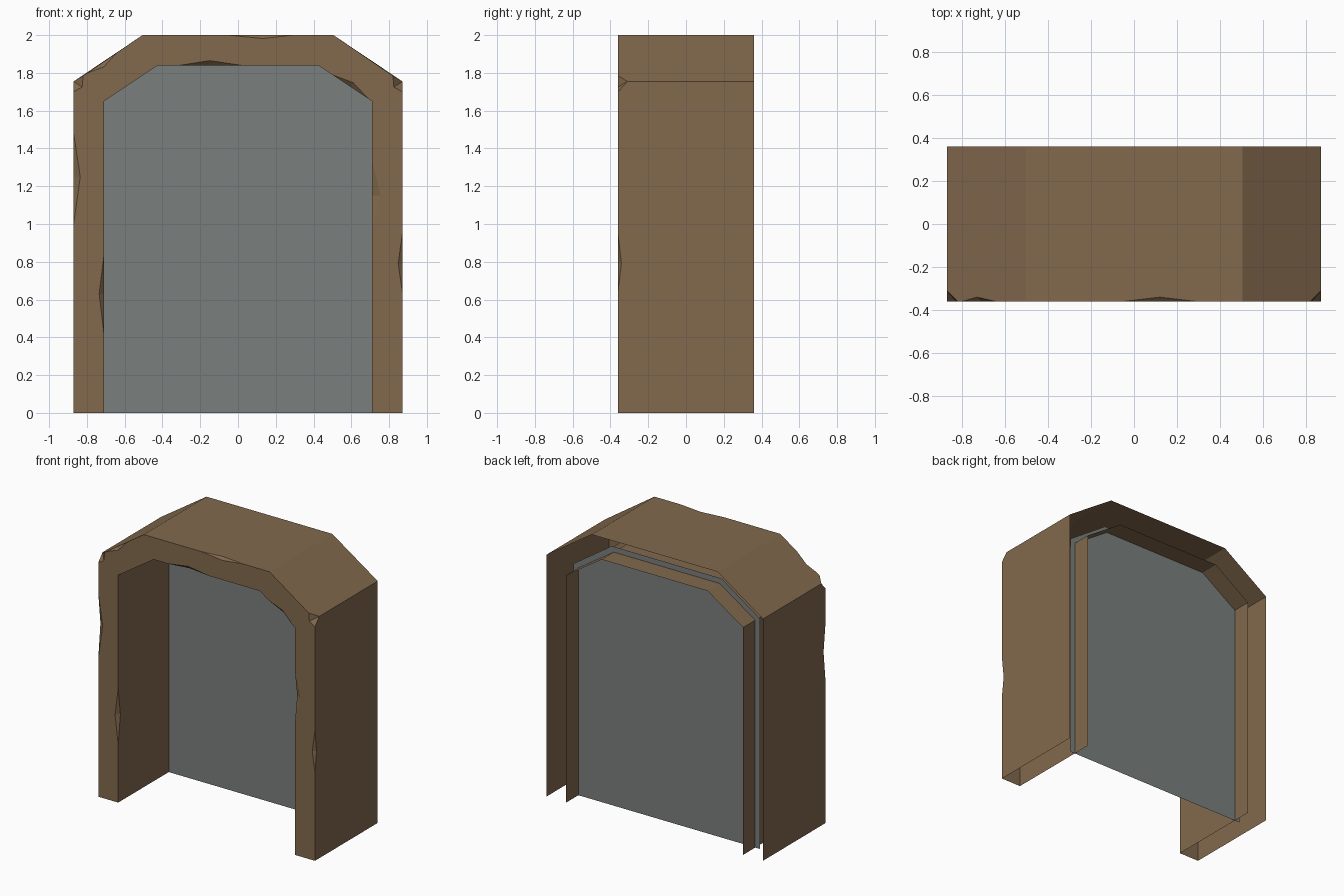
import bpy, bmesh

if "Cube" in bpy.data.objects:
    bpy.data.objects.remove(bpy.data.objects["Cube"])

FRONT, BACK, PANEL_Y = -0.36, 0.36, 0.22


def material(name, rgb):
    m = bpy.data.materials.new(name)
    m.diffuse_color = (*rgb, 1)
    m.use_nodes = True
    m.node_tree.nodes["Principled BSDF"].inputs["Base Color"].default_value = m.diffuse_color
    return m


def finish(bm, name, mat):
    mesh = bpy.data.meshes.new(name)
    bm.to_mesh(mesh)
    bm.free()
    mesh.materials.append(mat)
    obj = bpy.data.objects.new(name, mesh)
    bpy.context.collection.objects.link(obj)
    return obj


def chip(a, f, b, s, depth=0.025, corner=False):
    """Chipped edge: a-b along the edge, f on the front face, s on the side."""
    return {"a": a, "f": f, "b": b, "s": s, "depth": depth, "corner": corner}


def corner_chip(side):
    pts = [(side * 0.87, 1.70), (side * 0.825, 1.725), (side * 0.82, 1.785)]
    if side > 0:
        pts.reverse()
    return chip(*pts, (side * 0.87, 1.755), 0.05, True)


brown = material("brown wood", (0.223, 0.141, 0.074))
grey = material("grey panel", (0.195, 0.216, 0.209))

# arch profiles (x, z), from left foot over the top to right foot
outer = [
    (-0.87, 0),
    chip((-0.87, 1.0), (-0.835, 1.25), (-0.87, 1.48), (-0.87, 1.25)),
    corner_chip(-1),
    chip((-0.80, 1.798), (-0.71, 1.832), (-0.64, 1.908), (-0.73, 1.846), 0.02),
    (-0.505, 2.0),
    chip((-0.05, 2.0), (0.13, 1.982), (0.29, 2.0), (0.12, 2.0), 0.02),
    (0.505, 2.0),
    corner_chip(1),
    chip((0.87, 0.95), (0.848, 0.79), (0.87, 0.64), (0.87, 0.79), 0.018),
    (0.87, 0),
]
inner = [
    (-0.71, 0),
    chip((-0.71, 0.42), (-0.735, 0.63), (-0.71, 0.83), (-0.71, 0.63)),
    (-0.71, 1.65),
    (-0.425, 1.84),
    chip((-0.31, 1.84), (-0.15, 1.865), (0.02, 1.84), (-0.15, 1.84)),
    (0.425, 1.84),
    chip((0.50, 1.79), (0.61, 1.748), (0.69, 1.663), (0.60, 1.723)),
    (0.71, 1.65),
    chip((0.71, 1.33), (0.755, 1.15), (0.71, 0.96), (0.71, 1.15)),
    (0.71, 0),
]


def add_wall(bm, profile):
    """Side strips and chip facets; returns the edge loop of the front face."""
    front, run, back_prev = [], [], None

    def vert(p, y=FRONT):
        return bm.verts.new((p[0], y, p[1]))

    for item in profile:
        corner = None
        if isinstance(item, dict):
            a, f, b = (vert(item[k]) for k in "afb")
            s = vert(item["s"], FRONT + item["depth"])
            bm.faces.new((a, f, s))
            bm.faces.new((f, b, s))
            front += [a, f, b]
            run += [a, s]
            tail = [b]
            if item["corner"]:
                corner = item["s"]
            else:
                run += tail
        else:
            v = vert(item)
            front.append(v)
            run.append(v)
            tail, corner = [], item
        if corner:
            back = vert(corner, BACK)
            if back_prev:
                bm.faces.new(run + [back, back_prev])
            run, back_prev = [run[-1]] + tail, back
    return front


# arched surround, open at the back and underneath
bm = bmesh.new()
outer_loop = add_wall(bm, outer)
inner_loop = add_wall(bm, inner)
face = bm.faces.new(outer_loop + inner_loop[::-1])
bmesh.ops.recalc_face_normals(bm, faces=bm.faces[:])
if face.normal.y > 0:
    bmesh.ops.reverse_faces(bm, faces=bm.faces[:])
finish(bm, "arch_surround", brown)

# flat panel closing the opening, slightly wider than the inner wall
bm = bmesh.new()
half = [(0.75, 0), (0.75, 1.67), (0.442, 1.88)]
outline = half + [(-x, z) for x, z in reversed(half)]
face = bm.faces.new([bm.verts.new((x, PANEL_Y, z)) for x, z in outline])
face.normal_update()
if face.normal.y > 0:
    face.normal_flip()
finish(bm, "back_panel", grey)
